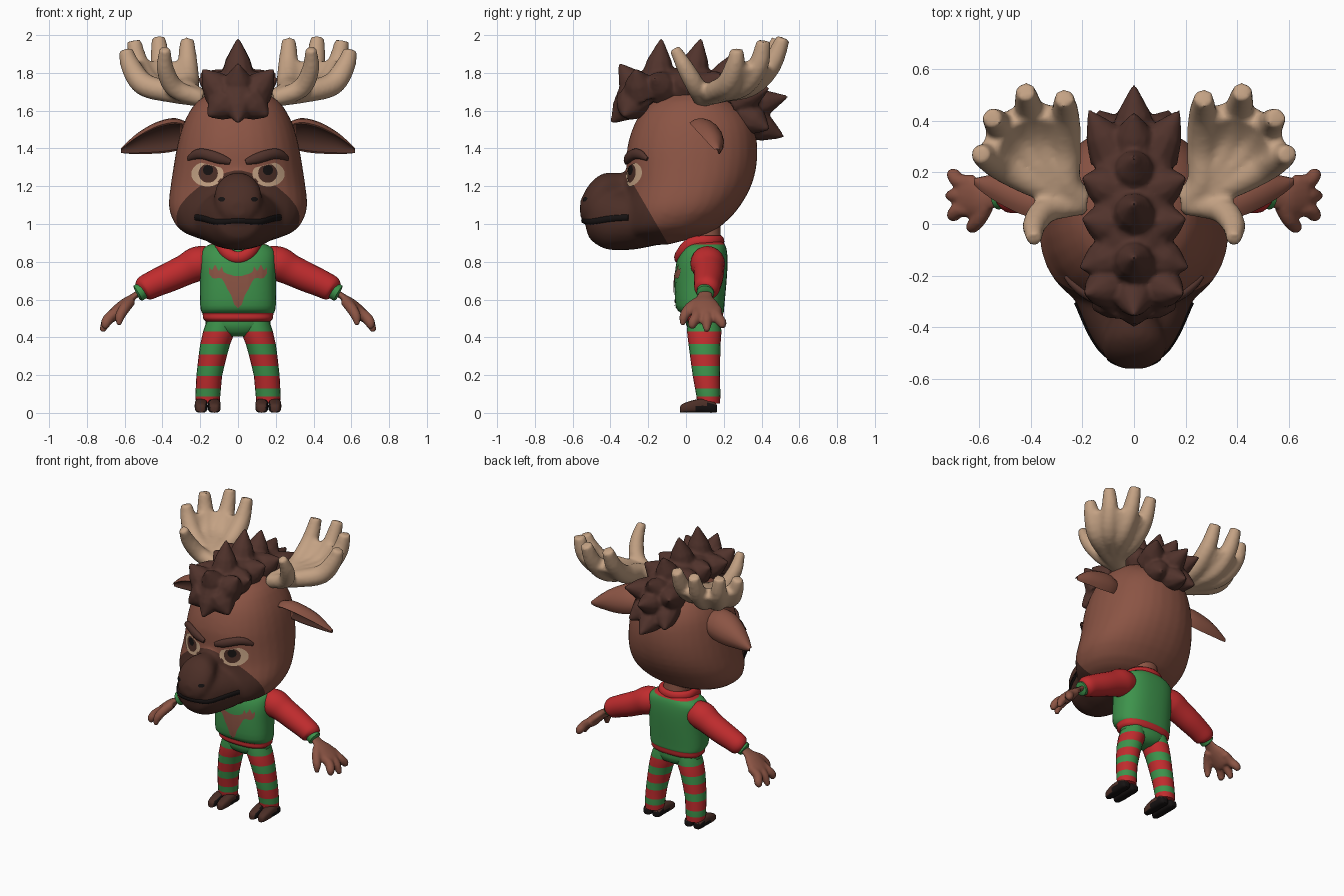
import bpy, bmesh, math
from mathutils import Vector
from mathutils.bvhtree import BVHTree

if "Cube" in bpy.data.objects:
    bpy.data.objects.remove(bpy.data.objects["Cube"])

COLOURS = {"fur": (.258, .089, .058), "dark_fur": (.072, .028, .02), "hair": (.082, .033, .025),
           "antler": (.55, .36, .23), "green": (.047, .29, .071), "red": (.53, .025, .027),
           "black": (.008, .006, .006)}
MATS = {}
for k, c in COLOURS.items():
    MATS[k] = bpy.data.materials.new(k)
    MATS[k].diffuse_color = (*c, 1)


def smooth(pts, k=4):
    """Catmull-Rom resampling of equal-length tuples."""
    out = []
    for i in range(len(pts) - 1):
        p = [pts[max(0, min(len(pts) - 1, i + d))] for d in (-1, 0, 1, 2)]
        for s in range(k):
            t = s / k
            out.append(tuple(.5 * (2 * b + (c - a) * t + (2 * a - 5 * b + 4 * c - d) * t * t
                                   + (3 * b - a - 3 * c + d) * t ** 3) for a, b, c, d in zip(*p)))
    return out + [tuple(pts[-1])]


def lerp(table, x):
    for a, b in zip(table, table[1:]):
        if x <= b[0]:
            t = (x - a[0]) / (b[0] - a[0])
            return [p + (q - p) * t for p, q in zip(a[1:], b[1:])]
    return table[-1][1:]


def loft(bm, rings, mat=lambda i, j: 0, closed=False):
    vs = [[bm.verts.new(p) for p in r] for r in rings]
    n, m = len(vs[0]), len(vs)
    for i in range(m if closed else m - 1):
        for j in range(n):
            a, b = vs[i], vs[(i + 1) % m]
            bm.faces.new((a[j], a[(j + 1) % n], b[(j + 1) % n], b[j])).material_index = mat(i, j)
    if not closed:
        bm.faces.new(vs[0]).material_index = mat(0, 0)
        bm.faces.new(vs[-1]).material_index = mat(m - 2, 0)


def oval(c, u, v, p=2, n=24):
    """Superellipse ring around c with half-axes u and v."""
    f = lambda t: math.copysign(abs(t) ** (2 / p), t)
    return [Vector(c) + Vector(u) * f(math.cos(a)) + Vector(v) * f(math.sin(a))
            for a in (2 * math.pi * j / n for j in range(n))]


def zring(z, y0, y1, rx, cx=0, p=2.2, n=32):
    return oval((cx, (y0 + y1) / 2, z), (rx, 0, 0), (0, (y1 - y0) / 2, 0), p, n)


def tube(bm, path, ref=(0, 1, 0), flat=1, n=12, closed=False):
    """Tube through (x, y, z, radius); the radius runs along ref, flattened across it."""
    P = [Vector(p[:3]) for p in path]
    rings = []
    for i, p in enumerate(path):
        if closed:
            t = P[(i + 1) % len(P)] - P[i - 1]
        else:
            t = P[min(i + 1, len(P) - 1)] - P[max(i - 1, 0)]
        t.normalize()
        u = t.cross(Vector(ref)).normalized() if ref else t.orthogonal().normalized()
        rings.append(oval(P[i], u * p[3] * flat, u.cross(t) * p[3], 2, n))
    loft(bm, rings, closed=closed)


def finish(bm, name, mats, mirror=False, angle=50, voxel=0, iters=5):
    if mirror:
        g = bmesh.ops.duplicate(bm, geom=bm.verts[:] + bm.edges[:] + bm.faces[:])["geom"]
        for v in g:
            if isinstance(v, bmesh.types.BMVert):
                v.co.x *= -1
    bmesh.ops.recalc_face_normals(bm, faces=bm.faces[:])
    me = bpy.data.meshes.new(name)
    for m in mats:
        me.materials.append(MATS[m])
    bm.to_mesh(me)
    bm.free()
    ob = bpy.data.objects.new(name, me)
    bpy.context.collection.objects.link(ob)
    if voxel:  # fuse overlapping volumes into one soft skin
        r = ob.modifiers.new("fuse", 'REMESH')
        r.mode, r.voxel_size = 'VOXEL', voxel
        s = ob.modifiers.new("soften", 'SMOOTH')
        s.factor, s.iterations = .5, iters
        dg = bpy.context.evaluated_depsgraph_get()
        ob.data = bpy.data.meshes.new_from_object(ob.evaluated_get(dg))
        ob.modifiers.clear()
        ob.data.materials.clear()
        for m in mats:
            ob.data.materials.append(MATS[m])
    bpy.ops.object.select_all(action='DESELECT')
    ob.select_set(True)
    bpy.context.view_layer.objects.active = ob
    bpy.ops.object.shade_smooth_by_angle(angle=math.radians(angle))
    return ob


def caster(ob):
    tree = BVHTree.FromPolygons([v.co for v in ob.data.vertices], [p.vertices[:] for p in ob.data.polygons])

    def cast(x, z, off=.004):
        p, nrm, _, _ = tree.ray_cast(Vector((x, -2, z)), Vector((0, 1, 0)))
        if p is None:
            return Vector((x, 0, z))
        return p + nrm * (off if nrm.y < 0 else -off)
    return cast


# head: skull, jaws and nose fused, then split into fur and dark muzzle
bm = bmesh.new()
skull = [(.89, -.28, -.1, .1), (.95, -.35, .12, .28), (1.02, -.35, .22, .345), (1.1, -.34, .29, .367),
         (1.2, -.32, .345, .357), (1.3, -.315, .372, .342), (1.4, -.312, .378, .325), (1.5, -.285, .365, .3),
         (1.58, -.245, .325, .265), (1.65, -.18, .25, .215), (1.7, -.09, .17, .13), (1.72, -.01, .08, .04)]
loft(bm, [zring(*r) for r in smooth(skull, 2)])
for part in ([(-.1, .9, 1.14, .22), (-.25, .868, 1.18, .24), (-.33, .862, 1.19, .215), (-.42, .865, 1.19, .175),
              (-.48, .895, 1.18, .14), (-.515, .93, 1.14, .105), (-.53, .98, 1.08, .05)],
             [(-.2, 1.08, 1.26, .06), (-.31, 1.07, 1.268, .075), (-.38, 1.05, 1.272, .1), (-.44, 1.03, 1.268, .125),
              (-.5, 1.01, 1.225, .122), (-.54, 1.01, 1.165, .09), (-.56, 1.04, 1.12, .04)]):
    loft(bm, [oval((0, y, (a + b) / 2), (rx, 0, 0), (0, 0, (b - a) / 2), 2.1) for y, a, b, rx in smooth(part, 2)])
head = finish(bm, "head", ["fur", "dark_fur"], voxel=.016)
bm = bmesh.new()
bm.from_mesh(head.data)
bmesh.ops.bisect_plane(bm, geom=bm.verts[:] + bm.edges[:] + bm.faces[:],
                       plane_co=(0, -.29, 1.23), plane_no=(0, 1, .58))
for f in bm.faces:
    c = f.calc_center_median()
    f.material_index = int(c.y + .58 * c.z < .4234)
bm.to_mesh(head.data)
bm.free()
on_face = caster(head)


def disc(bm, cx, cz, rx, rz, off, lid=None):
    """Oval patch laid on the face; lid cuts it along a slanted line and keeps it off the nose."""
    vs = []
    for k in range(9):
        for j in range(32):
            a, t = j * math.pi / 16, (k + .01) / 8.01
            x, z = cx + rx * t * math.cos(a), cz + rz * t * math.sin(a)
            if lid is not None:
                z = min(z, cz + lid + .25 * (x - cx))
            vs.append(bm.verts.new(on_face(x, z, off)))
    for k in range(8):
        for j in range(32):
            a, b = k * 32 + j, k * 32 + (j + 1) % 32
            q = [vs[i] for i in (a, b, b + 32, a + 32)]
            if lid is None or min(v.co.y for v in q) > -.345:
                bm.faces.new(q)
    bmesh.ops.delete(bm, geom=[v for v in bm.verts if not v.link_faces], context='VERTS')


# eyes, nostrils
for name, mat, args in (("eye_whites", "antler", (.16, 1.264, .085, .066, .004, .052)),
                        ("irises", "dark_fur", (.155, 1.268, .05, .05, .007, .045)),
                        ("pupils", "black", (.155, 1.285, .026, .027, .010, .026)),
                        ("nostrils", "black", (.085, 1.13, .018, .012, .004))):
    bm = bmesh.new()
    disc(bm, *args)
    finish(bm, name, [mat], mirror=True)

# brows
bm = bmesh.new()
brow = smooth([(.04, 1.328, .014), (.1, 1.347, .028), (.18, 1.37, .028), (.225, 1.365, .024), (.26, 1.343, .01)])
tube(bm, [(*on_face(x, z, .006), r) for x, z, r in brow], (0, 0, 1), .7)
finish(bm, "brows", ["hair"], mirror=True)

# mouth
bm = bmesh.new()
mouth = [(-.225, 1.035), (-.19, 1.03), (-.11, 1.012), (0, 1.02), (.11, 1.012), (.19, 1.03), (.225, 1.035)]
tube(bm, [(*on_face(x, z, 0), .016) for x, z in smooth(mouth)], (0, 0, 1), .5, 8)
finish(bm, "mouth", ["black"])

# ears: cups opening forward and down, dark inside
bm = bmesh.new()
d, nrm = Vector((0, -.7, .7)), Vector((0, -.7, -.7))
rings = []
for x, y, z, w, t in smooth([(.25, .1, 1.465, .07, .06), (.33, .095, 1.462, .108, .09), (.42, .105, 1.447, .105, .09),
                             (.51, .125, 1.424, .075, .072), (.58, .145, 1.4, .04, .042), (.62, .16, 1.385, .012, .02)]):
    c, A = Vector((x, y, z)), [j * math.pi / 8 for j in range(9)]
    rings.append([c + d * w * math.cos(a) - nrm * t * math.sin(a) for a in A]
                 + [c - d * w * .88 * math.cos(a) - nrm * t * .7 * math.sin(a) for a in A])
loft(bm, rings, lambda i, j: int(9 <= j < 17 and i > 2))
finish(bm, "ears", ["fur", "dark_fur"], mirror=True)

# antlers: a fan of tines joined by a thin bowl-shaped palm
bm = bmesh.new()
front = [(.19, .08, 1.665, .045), (.33, .06, 1.715, .052), (.385, 0, 1.82, .047), (.385, -.06, 1.93, .03)]
fan = [[(.2, .09, 1.67, .05), (.36, .15, 1.7, .058), (.5, .22, 1.74, .062), (.57, .26, 1.84, .053), (.595, .27, 1.925, .036)],
       [(.2, .09, 1.67, .05), (.33, .18, 1.7, .058), (.46, .3, 1.735, .062), (.525, .385, 1.845, .055), (.55, .41, 1.97, .038)],
       [(.2, .09, 1.67, .05), (.3, .19, 1.7, .058), (.38, .34, 1.735, .062), (.408, .45, 1.84, .056), (.42, .515, 1.985, .038)],
       [(.2, .09, 1.67, .05), (.262, .16, 1.7, .058), (.265, .3, 1.735, .062), (.266, .42, 1.835, .056), (.27, .49, 1.975, .038)]]
fan = [smooth(t) for t in fan]
for t in [smooth(front)] + fan:
    tube(bm, t, (1, -1, -1))
for a, b in zip(fan, fan[1:]):
    for f in (.33, .67):
        web = [tuple(p + (q - p) * f for p, q in zip(s, t)) for s, t in zip(a, b)][:13]
        tube(bm, [(x, y, z, r * .8) for x, y, z, r in web], (1, -1, -1))
finish(bm, "antlers", ["antler"], mirror=True, voxel=.013, iters=5)

# hair: crest over the skull with pointed tufts
bm = bmesh.new()
crest = [(-.31, 1.57, .07), (-.26, 1.66, .13), (-.12, 1.73, .15), (.06, 1.74, .15), (.22, 1.7, .15),
         (.33, 1.6, .13), (.37, 1.48, .07)]
tube(bm, [(0, *c) for c in smooth(crest, 3)], (1, 0, 0), .55, 14)
mid = [(-.25, 1.7, -.355, 1.85), (-.28, 1.66, -.395, 1.535), (-.15, 1.75, -.13, 1.985), (.03, 1.76, .08, 1.985),
       (.19, 1.73, .26, 1.91), (.29, 1.68, .43, 1.79), (.32, 1.62, .54, 1.675), (.34, 1.54, .52, 1.46)]
side = [(.09, -.24, 1.7, .19, -.27, 1.82), (.09, -.13, 1.72, .21, -.17, 1.77), (.09, .0, 1.73, .2, .02, 1.8),
        (.09, .14, 1.72, .2, .18, 1.79), (.08, .27, 1.66, .175, .44, 1.72), (.07, .32, 1.57, .14, .44, 1.5),
        (.07, -.28, 1.64, .16, -.33, 1.57)]
tufts = [(0, a, b, 0, e, f) for a, b, e, f in mid] + side + [(-a, b, c, -e, f, g) for a, b, c, e, f, g in side]
for s in tufts:
    a, b = Vector(s[:3]), Vector(s[3:])
    tube(bm, [(*a, .1), (*a.lerp(b, .5), .066), (*b, .006)], None, 1, 10)
finish(bm, "hair", ["hair"], voxel=.011, iters=3)

# neck
bm = bmesh.new()
loft(bm, [zring(z, .1 - r, .1 + r, r) for z, r in ((.84, .1), (.92, .085), (1.02, .08))])
finish(bm, "neck", ["fur"])

# sweater body with red hem and neckline
bm = bmesh.new()
body = [(.485, -.005, .185, .17), (.5, -.02, .195, .185), (.525, -.02, .197, .187), (.535, -.035, .2, .193),
        (.57, -.056, .203, .2), (.7, -.06, .215, .2), (.8, -.05, .22, .203), (.865, -.02, .215, .19),
        (.9, .01, .2, .13), (.915, .03, .18, .08)]
rings = [zring(*r, p=2.5) for r in smooth(body, 3)]
loft(bm, rings, lambda i, j: int(i < 7 or i > 22))
sweater = finish(bm, "sweater", ["green", "red"])

# collar dipping to a point in front
bm = bmesh.new()
loop = []
for k in range(40):
    a = k * math.pi / 20
    c = math.cos(a)
    loop.append((.108 * math.sin(a), .09 - .13 * c ** .6 if c > 0 else .09 - .09 * c,
                 .908 - .085 * max(0, c) ** 1.6, .033))
tube(bm, loop, (0, 0, 1), .7, 10, closed=True)
finish(bm, "collar", ["red"])

# antlered motif laid on the chest
bm = bmesh.new()
on_chest = caster(sweater)
motif = [(0, .555, .725), (.02, .575, .725), (.035, .62, .73), (.055, .655, .735), (.075, .695, .745),
         (.085, .71, .775), (.1, .715, .75), (.12, .71, .785), (.135, .715, .755), (.15, .735, .77)]
cols = []
for i in range(-30, 31):
    lo, hi = lerp(motif, abs(i) * .005)
    cols.append([bm.verts.new(on_chest(i * .005, lo + (hi - lo) * k / 6, .005)) for k in range(7)])
for a, b in zip(cols, cols[1:]):
    for k in range(6):
        bm.faces.new((a[k], b[k], b[k + 1], a[k + 1]))
finish(bm, "chest_motif", ["fur"])

# sleeves and green cuffs
bm = bmesh.new()
tube(bm, smooth([(.14, .11, .8, .08), (.21, .115, .79, .092), (.28, .12, .757, .082), (.36, .12, .72, .078),
                 (.44, .115, .685, .072), (.495, .11, .658, .066), (.515, .105, .645, .045)]), n=20)
finish(bm, "sleeves", ["red"], mirror=True)
bm = bmesh.new()
tube(bm, [(.5, .105, .652, .035), (.505, .105, .649, .046), (.53, .102, .633, .046), (.536, .102, .63, .034)], n=16)
finish(bm, "cuffs", ["green"], mirror=True)

# hands
bm = bmesh.new()
tube(bm, smooth([(.52, .103, .64, .036), (.56, .1, .61, .046), (.6, .1, .575, .072), (.65, .11, .525, .084),
                 (.67, .115, .505, .068)]), flat=.42, n=16)
for y0, y1, x1, z1 in ((.055, .035, .70, .445), (.11, .11, .72, .43), (.165, .19, .712, .45)):
    tube(bm, smooth([(.62, y0, .55, .026), (.675, y0, .51, .03), (.7, y1, .475, .027), (x1, y1, z1, .014)]))
tube(bm, smooth([(.57, .07, .59, .029), (.6, .02, .555, .03), (.625, -.01, .51, .026), (.63, -.018, .465, .013)]))
finish(bm, "hands", ["fur"], mirror=True, voxel=.009, iters=3)

# striped trousers
bm = bmesh.new()
loft(bm, [zring(*r) for r in ((.405, .05, .14, .05), (.43, .015, .18, .135), (.47, .0, .19, .172), (.51, .005, .185, .172))])
finish(bm, "trouser_seat", ["green"])
bm = bmesh.new()
leg = [(.05, .06, .18, .062, .16), (.09, .055, .182, .066, .16), (.2, .035, .18, .068, .152),
       (.35, .015, .182, .078, .125), (.43, .005, .188, .085, .1), (.49, .01, .18, .075, .09)]
bands = [.05, .055, .088, .13, .195, .247, .31, .365, .432, .49]
rings = []
for z in bands:
    y0, y1, rx, cx = lerp(leg, z)
    rings.append(zring(z, y0, y1, rx, cx, 2, 20))
loft(bm, rings, lambda i, j: int(i == 0 or i % 2 == 1))
finish(bm, "trouser_legs", ["green", "red"], mirror=True)

# cloven hooves, black underneath and at the heel
bm = bmesh.new()
for cx in (.126, .195):
    toe = [(-.032, .016, .012, .014), (-.02, .024, .026, .023), (.03, .033, .034, .032), (.09, .038, .034, .037),
           (.15, .03, .031, .029), (.165, .02, .018, .015)]
    loft(bm, [oval((cx, y, z), (a, 0, 0), (0, 0, b), 3, 16) for y, z, a, b in smooth(toe, 3)])
for f in bm.faces:
    c = f.calc_center_median()
    f.material_index = int(c.z < .008 or (c.y > .04 and c.z < .045) or abs(c.x - .16) < .012)
finish(bm, "hooves", ["dark_fur", "black"], mirror=True)

for m in bpy.data.materials:
    if m.users and not m.is_grease_pencil:
        m.use_nodes = True
        m.node_tree.nodes["Principled BSDF"].inputs["Base Color"].default_value = m.diffuse_color
